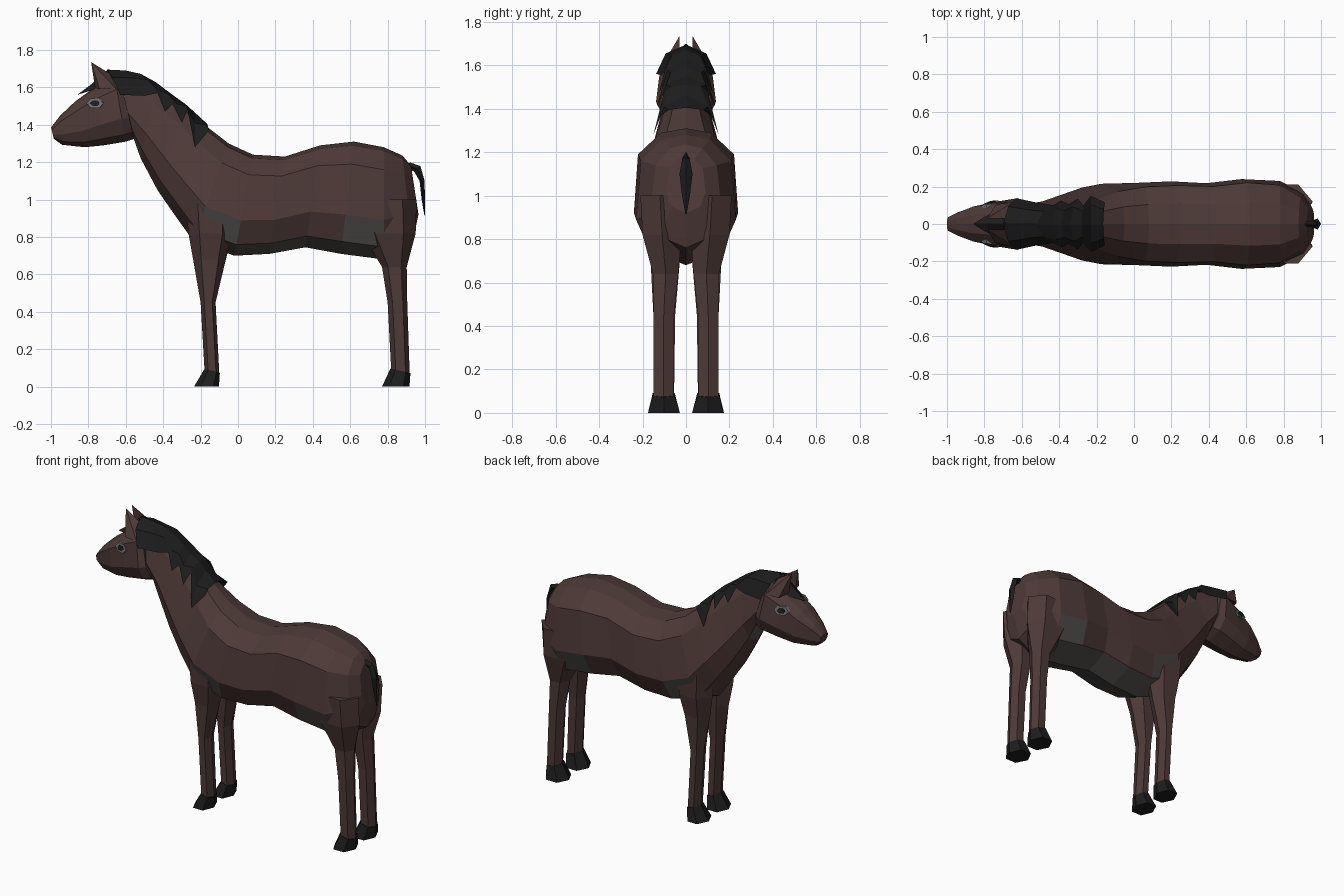
import bpy, bmesh
from mathutils import Vector


def mat(name, r, g, b):
    m = bpy.data.materials.new(name)
    m.diffuse_color = (r, g, b, 1)
    return m


BROWN = mat("brown_coat", 0.075, 0.042, 0.038)
GREY = mat("grey_underside", 0.085, 0.08, 0.075)
BLACK = mat("black_hair", 0.012, 0.012, 0.012)
EYE = mat("eye_grey", 0.15, 0.15, 0.15)


def make(name, verts, faces, mats, mirror=False, index=None):
    bm = bmesh.new()
    vs = [bm.verts.new(v) for v in verts]
    for n, f in enumerate(faces):
        face = bm.faces.new([vs[i] for i in f])
        face.material_index = index[n] if index else 0
    bmesh.ops.recalc_face_normals(bm, faces=bm.faces)
    me = bpy.data.meshes.new(name)
    bm.to_mesh(me)
    bm.free()
    for m in mats:
        me.materials.append(m)
    ob = bpy.data.objects.new(name, me)
    bpy.context.collection.objects.link(ob)
    if mirror:
        mod = ob.modifiers.new("mirror", 'MIRROR')
        mod.use_axis = (False, True, False)
        mod.use_clip = True
    return ob


def loft(name, rings, mats, mirror=False, pick=None):
    n = len(rings[0])
    verts = [p for r in rings for p in r]
    faces, index = [], []
    for s in range(len(rings) - 1):
        for k in range(n):
            a, b = s * n + k, s * n + (k + 1) % n
            faces.append((a, b, b + n, a + n))
            index.append(pick(s, k) if pick else 0)
    faces += [tuple(range(n)), tuple(range((len(rings) - 1) * n, len(rings) * n))]
    return make(name, verts, faces, mats, mirror, index + [0, 0])


# Ten-sided cross-section: (share of half width, height from -1 to 1)
HALF = [(0.5, 0.93), (0.95, 0.6), (1, -0.3), (0.72, -0.78)]


def section(tx, tz, bx, bz, w, crest=1.0):
    top, bot = Vector((tx, 0, tz)), Vector((bx, 0, bz))

    def at(u, h):
        p = bot.lerp(top, (h + 1) / 2)
        p.y = u * w * (crest if h > 0 else 1)
        return p
    return ([top] + [at(u, h) for u, h in HALF] + [bot]
            + [at(-u, h) for u, h in reversed(HALF)])


# Neck and torso, poll to rump
body = [
    (-0.63, 1.665, -0.57, 1.36, 0.105, 0.65),
    (-0.44, 1.60, -0.52, 1.22, 0.12, 0.65),
    (-0.28, 1.49, -0.43, 1.05, 0.16, 0.65),
    (-0.16, 1.385, -0.34, 0.92, 0.195, 0.7),
    (-0.05, 1.30, -0.24, 0.78, 0.215, 0.85),
    (0.08, 1.24, -0.02, 0.70, 0.22, 0.95),
    (0.25, 1.23, 0.17, 0.71, 0.228, 0.95),
    (0.44, 1.29, 0.36, 0.745, 0.218, 0.97),
    (0.62, 1.31, 0.55, 0.71, 0.24, 0.97),
    (0.78, 1.28, 0.78, 0.68, 0.23, 0.95),
    (0.88, 1.235, 0.93, 0.76, 0.165, 0.9),
    (0.925, 1.18, 0.965, 0.92, 0.09, 0.9)]


def underside(s, k):
    return int((k in (4, 5) and (s == 0 or 4 <= s <= 8)) or (k in (3, 6) and s in (4, 8)))


loft("body", [section(*r) for r in body], [BROWN, GREY], pick=underside)

# Head, muzzle to jaw
head = [
    (-1.0, 1.385, -0.985, 1.325, 0.037),
    (-0.95, 1.45, -0.94, 1.293, 0.062),
    (-0.87, 1.525, -0.82, 1.28, 0.098),
    (-0.76, 1.605, -0.72, 1.29, 0.12, 0.95),
    (-0.66, 1.66, -0.60, 1.31, 0.138, 0.9),
    (-0.63, 1.645, -0.555, 1.325, 0.115, 0.9)]
loft("head", [section(*r) for r in head], [BROWN])

# Legs and hooves, six-sided
HEX = [(-1, 0), (-0.5, 1), (0.55, 1), (1, 0), (0.55, -1), (-0.5, -1)]


def hexring(z, x0, x1, y0, y1, tilt=0):
    cx, cy, rx, ry = (x0 + x1) / 2, (y0 + y1) / 2, (x1 - x0) / 2, (y1 - y0) / 2
    return [Vector((cx + u * rx, cy + v * ry, z + u * tilt)) for u, v in HEX]


front = [(0.98, -0.28, -0.02, 0.02, 0.2), (0.82, -0.265, -0.03, 0.02, 0.19),
         (0.68, -0.24, -0.065, 0.03, 0.162), (0.45, -0.20, -0.12, 0.05, 0.15),
         (0.07, -0.178, -0.10, 0.055, 0.15)]
rear = [(1.0, 0.62, 0.955, 0.03, 0.21), (0.82, 0.66, 0.95, 0.02, 0.2),
        (0.64, 0.77, 0.902, 0.035, 0.152), (0.45, 0.80, 0.905, 0.055, 0.15),
        (0.07, 0.82, 0.918, 0.058, 0.15)]
loft("front_leg", [hexring(*r) for r in front], [BROWN], True)
loft("rear_leg", [hexring(*r) for r in rear], [BROWN], True)
for name, x0, x1, xt in (("front_hoof", -0.178, -0.097, -0.235), ("rear_hoof", 0.815, 0.922, 0.77)):
    loft(name, [hexring(0.085, x0, x1, 0.052, 0.153, -0.012),
                hexring(0, xt, x1 - 0.005, 0.028, 0.175)], [BLACK], True)

# Mane: crest line and jagged hanging edge (x, z, x, z, half width)
mane = [(-0.70, 1.695, -0.63, 1.56, 0.138), (-0.60, 1.69, -0.50, 1.555, 0.11),
        (-0.52, 1.672, -0.43, 1.57, 0.10), (-0.44, 1.628, -0.39, 1.47, 0.125),
        (-0.39, 1.59, -0.35, 1.51, 0.105), (-0.34, 1.553, -0.30, 1.41, 0.135),
        (-0.28, 1.51, -0.27, 1.48, 0.10), (-0.23, 1.465, -0.23, 1.28, 0.15),
        (-0.165, 1.405, -0.155, 1.37, 0.115)]
verts, faces = [], []
for i, (cx, cz, lx, lz, w) in enumerate(mane):
    verts += [(cx, 0, cz), (cx + (lx - cx) * 0.4, w * 0.68, cz + (lz - cz) * 0.3), (lx, w, lz)]
    if i:
        a = 3 * i
        faces += [(a - 3, a - 2, a + 1, a), (a - 2, a - 1, a + 2, a + 1)]
make("mane", verts, faces, [BLACK], True)

# Forelock between the ears
make("forelock", [(-0.86, 0, 1.56), (-0.78, 0.05, 1.585), (-0.67, 0.06, 1.65),
                  (-0.69, 0, 1.70), (-0.78, 0, 1.62)],
     [(0, 1, 4), (1, 2, 3, 4)], [BLACK], True)

# Ears
make("ear", [(-0.785, 0.03, 1.735), (-0.765, 0.035, 1.60), (-0.74, 0.105, 1.59),
             (-0.65, 0.115, 1.59), (-0.68, 0.03, 1.67)],
     [(0, 1, 2), (0, 2, 3), (0, 3, 4), (0, 4, 1), (1, 4, 3, 2)], [BROWN], True)


# Eyes: six-sided rim and pupil
def disc(cx, cz, rx, rz, y):
    return [Vector((cx + u * rx, y + 0.22 * u * rx - 0.25 * v * rz, cz + v * rz)) for u, v in HEX]


for name, s, y, m in (("eye_rim", 1, 0.114, EYE), ("eye_pupil", 0.55, 0.119, BLACK)):
    loft(name, [disc(-0.765, 1.515, 0.052 * s, 0.028 * s, 0.08),
                disc(-0.765, 1.515, 0.045 * s, 0.025 * s, y)], [m], True)

# Tail
tail = [(0.90, 1.185, 0.012, 0.02), (0.955, 1.165, 0.018, 0.02), (0.982, 1.10, 0.03, 0.016),
        (0.989, 1.0, 0.018, 0.01), (0.998, 0.915, 0.003, 0.002)]
loft("tail", [[Vector((x - t * 0.7, 0, z - t * 0.7 * (x < 0.97))), Vector((x, w, z)),
               Vector((x + t, 0, z + t * 0.7 * (x < 0.97))), Vector((x, -w, z))]
              for x, z, w, t in tail], [BLACK])
